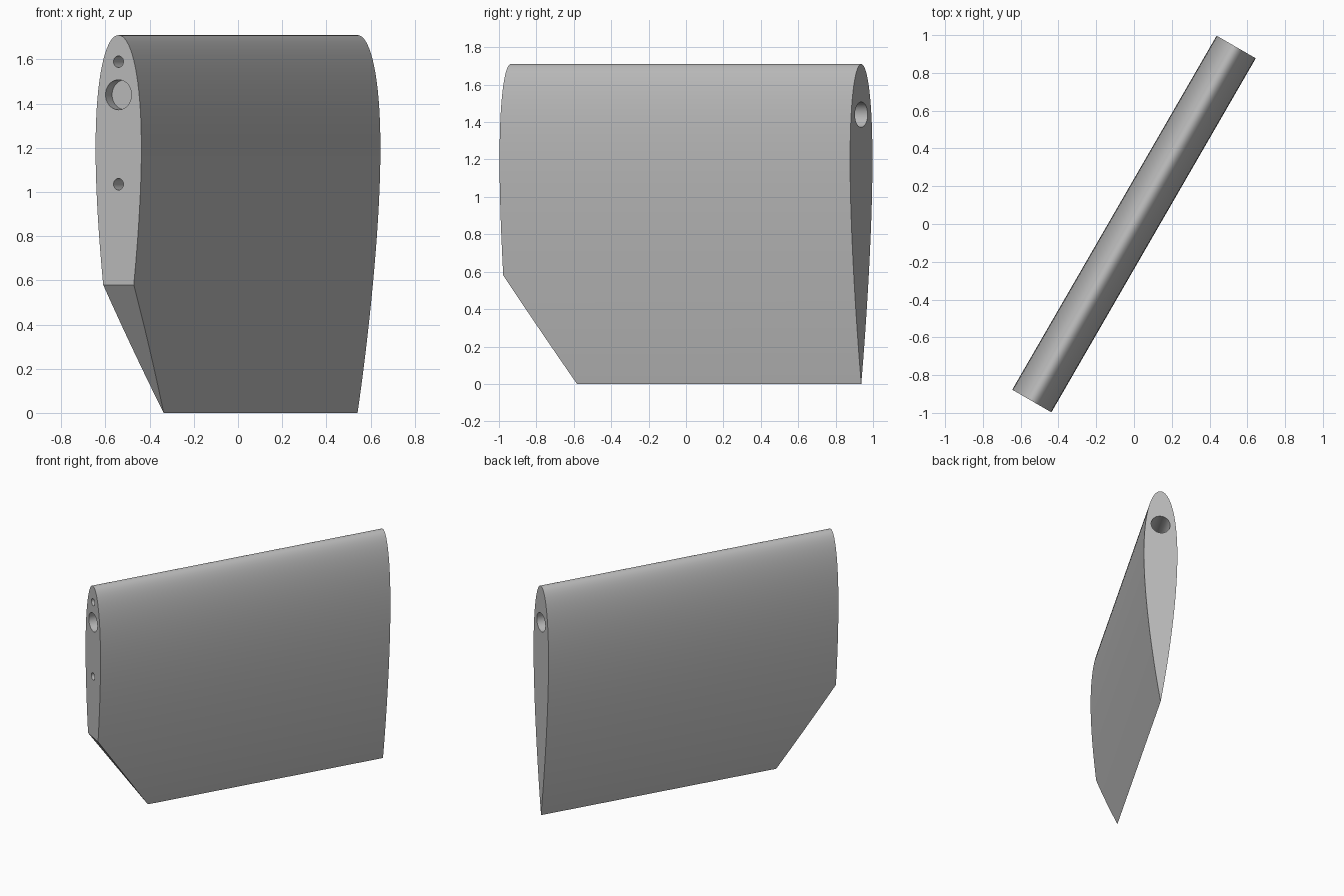
import bpy, bmesh, math
from mathutils import Matrix, Vector

cube = bpy.data.objects.get("Cube")
if cube:
    bpy.data.objects.remove(cube, do_unlink=True)

CHORD, HALF_SPAN, THICKNESS = 1.71, 1.082, 0.14
CUT_HEIGHT, CUT_START = 0.58, -0.673
STEPS = 48
turn = Matrix.Rotation(math.radians(-30), 4, 'Z')

grey = bpy.data.materials.new("plain grey")
grey.use_nodes = True
colour = (0.5, 0.5, 0.5, 1)
grey.diffuse_color = colour
grey.node_tree.nodes["Principled BSDF"].inputs["Base Color"].default_value = colour


def half_thickness(c):
    """Symmetric foil half thickness at chord fraction c from the leading edge."""
    return 5 * THICKNESS * CHORD * (0.2969 * math.sqrt(c) - 0.126 * c
           - 0.3516 * c**2 + 0.2843 * c**3 - 0.1036 * c**4)


def make_object(name, bm):
    bmesh.ops.recalc_face_normals(bm, faces=bm.faces)
    mesh = bpy.data.meshes.new(name)
    bm.to_mesh(mesh)
    bm.free()
    mesh.materials.append(grey)
    ob = bpy.data.objects.new(name, mesh)
    bpy.context.collection.objects.link(ob)
    return ob


# Foil section, leading edge up, trailing edge on the ground
chords = [(1 - math.cos(math.pi * i / STEPS)) / 2 for i in range(STEPS + 1)]
one_side = [(half_thickness(c), CHORD * (1 - c)) for c in chords]
one_side[0], one_side[-1] = (0, CHORD), (0, 0)
outline = one_side + [(-x, z) for x, z in one_side[-2:0:-1]]

# Extrude the section along the span
bm = bmesh.new()
section = bm.faces.new([bm.verts.new((x, -HALF_SPAN, z)) for x, z in outline])
extruded = bmesh.ops.extrude_face_region(bm, geom=[section], use_keep_orig=True)
bmesh.ops.translate(bm, vec=(0, 2 * HALF_SPAN, 0),
                    verts=[g for g in extruded["geom"] if isinstance(g, bmesh.types.BMVert)])

# Slanted lower front corner
normal = Vector((0, -CUT_HEIGHT, -(CUT_START + HALF_SPAN))).normalized()
cut = bmesh.ops.bisect_plane(bm, geom=bm.verts[:] + bm.edges[:] + bm.faces[:],
                             plane_co=(0, CUT_START, 0), plane_no=normal, clear_outer=True)
rim = [e for e in cut["geom_cut"] if isinstance(e, bmesh.types.BMEdge) and e.is_boundary]
bmesh.ops.holes_fill(bm, edges=rim, sides=0)
blade = make_object("foil_blade", bm)

# Blind holes: name, end (-1 front, 1 back), height, radius, depth
holes = [
    ("front_socket", -1, 1.44, 0.068, 0.06),
    ("front_upper_pin_hole", -1, 1.59, 0.026, 0.3),
    ("front_lower_pin_hole", -1, 1.035, 0.026, 0.3),
    ("back_shaft_hole", 1, 1.44, 0.068, 0.5),
]
cutters = []
for name, end, z, radius, depth in holes:
    bm = bmesh.new()
    place = Matrix.Translation((0, end * HALF_SPAN, z)) @ Matrix.Rotation(math.pi / 2, 4, 'X')
    bmesh.ops.create_cone(bm, cap_ends=True, segments=40, radius1=radius, radius2=radius,
                          depth=2 * depth, matrix=place)
    cutter = make_object(name + "_cutter", bm)
    cutter.hide_render = True
    cutters.append(cutter)
    mod = blade.modifiers.new(name, 'BOOLEAN')
    mod.operation, mod.solver, mod.object = 'DIFFERENCE', 'EXACT', cutter

# Bake the holes and remove the cutters
graph = bpy.context.evaluated_depsgraph_get()
baked = bpy.data.meshes.new_from_object(blade.evaluated_get(graph))
blade.modifiers.clear()
blade.data = baked
for cutter in cutters:
    bpy.data.objects.remove(cutter, do_unlink=True)

# Swing the blade to its heading and shade it
blade.data.transform(turn)
bpy.ops.object.select_all(action='DESELECT')
blade.select_set(True)
bpy.context.view_layer.objects.active = blade
bpy.ops.object.shade_smooth_by_angle(angle=math.radians(30))
